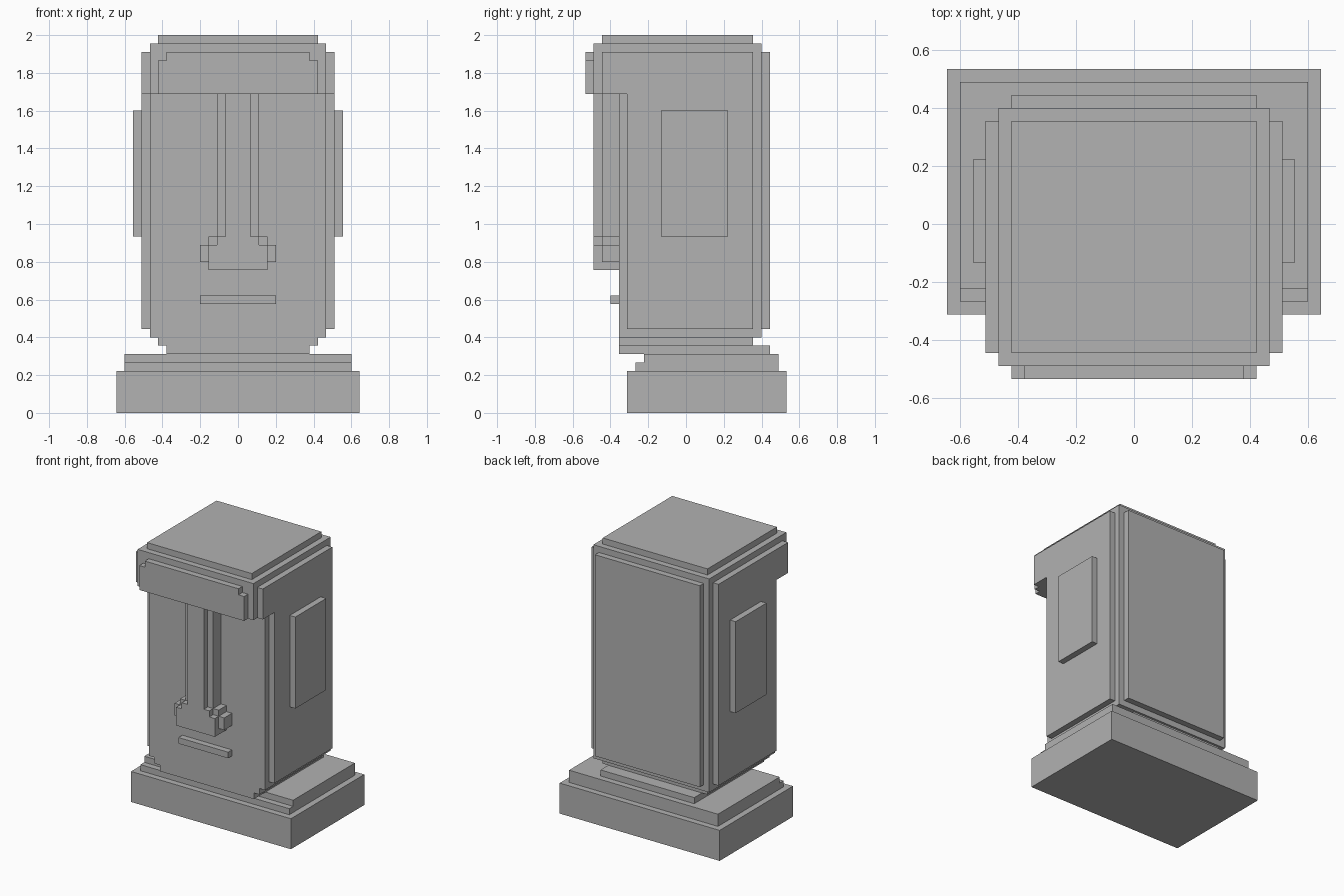
import bpy
import bmesh
from mathutils import Matrix, Vector

cube = bpy.data.objects.get("Cube")
if cube:
    bpy.data.objects.remove(cube, do_unlink=True)

U = 2 / 45  # one block unit

stone = bpy.data.materials.new("grey stone")
stone.use_nodes = True
grey = (0.445, 0.445, 0.445, 1)
stone.diffuse_color = grey
stone.node_tree.nodes["Principled BSDF"].inputs["Base Color"].default_value = grey


def blocks(name, *boxes):
    """One object from boxes (x0, x1, y0, y1, z0, z1) in block units."""
    bm = bmesh.new()
    for x0, x1, y0, y1, z0, z1 in boxes:
        centre = Vector((x0 + x1, y0 + y1, z0 + z1)) * U / 2
        size = Vector((x1 - x0, y1 - y0, z1 - z0)) * U
        bmesh.ops.create_cube(
            bm, size=1, matrix=Matrix.Translation(centre) @ Matrix.Diagonal(size).to_4x4())
    mesh = bpy.data.meshes.new(name)
    bm.to_mesh(mesh)
    bm.free()
    mesh.materials.append(stone)
    obj = bpy.data.objects.new(name, mesh)
    bpy.context.collection.objects.link(obj)


def mid(half, y0, y1, z0, z1):
    """Box centred across x."""
    return (-half, half, y0, y1, z0, z1)


def flank(side, inner, outer, *rest):
    """Box on one side, given by its distances from the centre."""
    return (*sorted((side * inner, side * outer)), *rest)


# Plinth and its steps
blocks("plinth", mid(14.5, -7, 12, 0, 5))
blocks("plinth_steps", mid(13.5, -6, 11, 5, 6), mid(13.5, -5, 11, 6, 7))

# Neck stepping out to the head
blocks("neck", mid(8.5, -8, 10, 7, 8), mid(9.5, -8, 8, 8, 9))

# Head core, back panel and crown
blocks("head", mid(10.5, -8, 9, 9, 43))
blocks("back_panel", mid(9.5, 9, 10, 10, 43))
blocks("crown", mid(10.5, -11, 9, 43, 44), mid(9.5, -10, 8, 44, 45))

# Brow with stepped corners
blocks("brow", mid(10.5, -11, -8, 38, 43),
       mid(9.5, -12, -11, 38, 42), mid(8.5, -12, -11, 42, 43))

# Side panels, brow ends and ears
for name, side in (("left", 1), ("right", -1)):
    blocks(name + "_side_panel", flank(side, 10.5, 11.5, -7, 8, 10, 43))
    blocks(name + "_brow_end", flank(side, 10.5, 11.5, -10, -7, 38, 43))
    blocks(name + "_ear", flank(side, 11.5, 12.5, -3, 5, 21, 36))

# Nose ridge, tip and nostrils
blocks("nose_ridge", mid(2.5, -10, -8, 21, 38), mid(1.5, -11, -10, 21, 38))
blocks("nose_tip", mid(3.5, -10, -8, 17, 21),
       mid(3.5, -11, -10, 17, 20), mid(2.5, -11, -10, 20, 21))
blocks("nostrils", mid(4.5, -10, -8, 18, 20))

# Mouth
blocks("mouth", mid(4.5, -9, -8, 13, 14))
